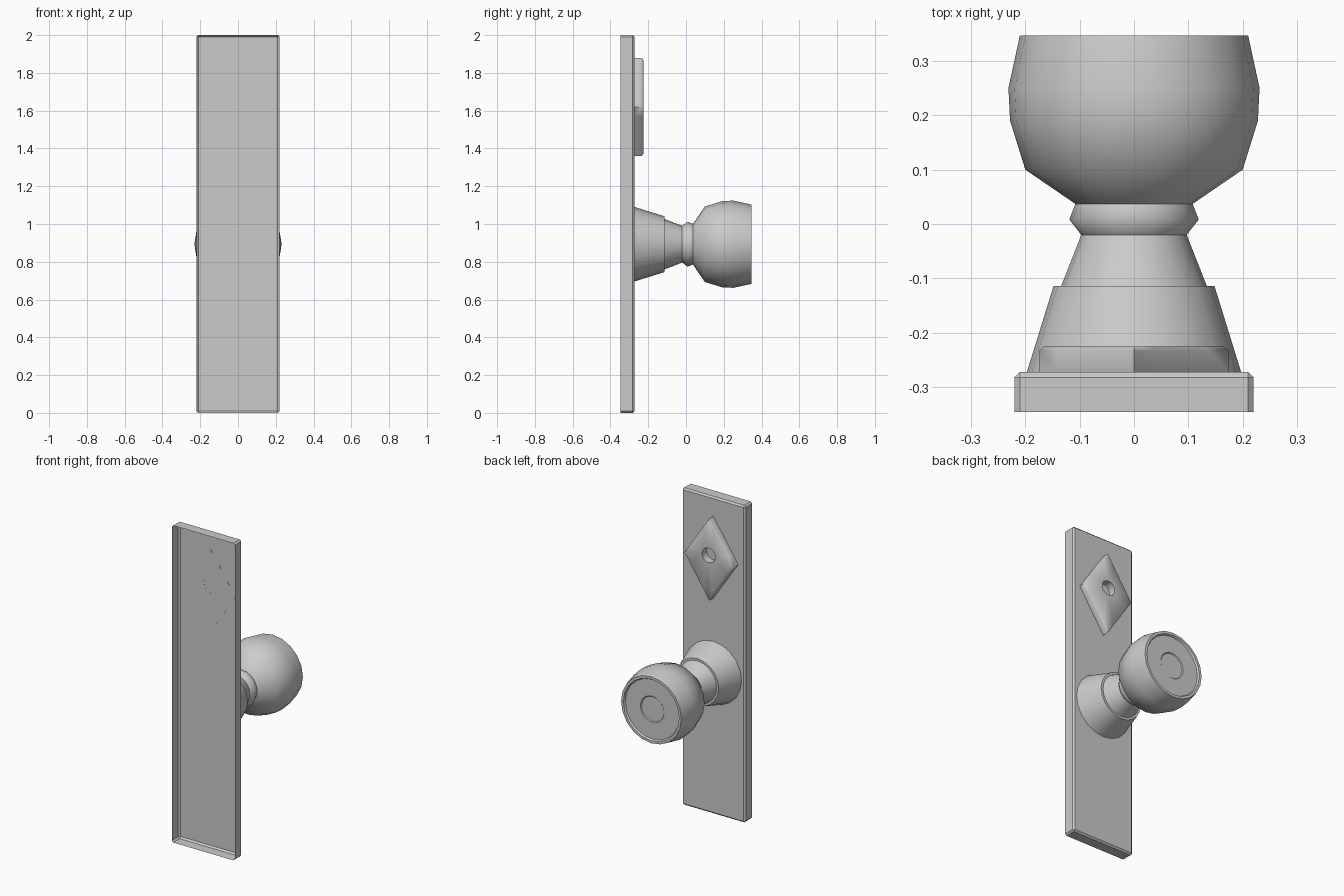
import bpy, bmesh
from math import pi, cos, sin, radians
from mathutils import Vector

default = bpy.data.objects.get("Cube")
if default:
    bpy.data.objects.remove(default, do_unlink=True)

metal = bpy.data.materials.new("brushed grey metal")
metal.use_nodes = True
grey = (0.6, 0.6, 0.6, 1)
metal.diffuse_color = grey
metal.node_tree.nodes["Principled BSDF"].inputs["Base Color"].default_value = grey

FRONT, BACK = -0.346, -0.272


def finish(bm, name, smooth_angle=None):
    mesh = bpy.data.meshes.new(name)
    bm.to_mesh(mesh)
    bm.free()
    mesh.materials.append(metal)
    obj = bpy.data.objects.new(name, mesh)
    bpy.context.collection.objects.link(obj)
    if smooth_angle:
        bpy.ops.object.select_all(action='DESELECT')
        bpy.context.view_layer.objects.active = obj
        obj.select_set(True)
        bpy.ops.object.shade_smooth_by_angle(angle=radians(smooth_angle))
    return obj


# Back plate: thin bevelled shell, open toward the front
bm = bmesh.new()
bmesh.ops.create_cube(bm, size=1)
for v in bm.verts:
    v.co = (v.co.x * 0.44, (FRONT + BACK) / 2 + v.co.y * (BACK - FRONT), 1 + v.co.z * 2)
bm.faces.ensure_lookup_table()
bmesh.ops.delete(bm, geom=[f for f in bm.faces if f.normal.y < -0.9], context='FACES')
edges = [e for e in bm.edges if not e.is_boundary]
bmesh.ops.bevel(bm, geom=edges, offset=0.01, segments=1, affect='EDGES')
finish(bm, "back_plate")

# Diamond keyhole cover: stacked diamond rings joined to a round hole
bm = bmesh.new()
SIDES = 20
HOLE_Z, MID_Z = 1.65, 1.62


def diamond_ring(y, half_w, half_h):
    ring = []
    for i in range(SIDES):
        a = 2 * pi * i / SIDES
        c, s = cos(a), sin(a)
        # Equal steps along each straight side keep the corners exact
        t = i / (SIDES / 4)
        k = t % 1
        u = (1 - k, k)
        if int(t) % 2:
            u = (k, 1 - k)
        x = half_w * u[0] * (1 if c >= 0 else -1)
        z = half_h * u[1] * (1 if s >= 0 else -1)
        ring.append(bm.verts.new((x, y, MID_Z + z)))
    return ring


def hole_ring(y, r):
    return [bm.verts.new((r * cos(2 * pi * i / SIDES), y, HOLE_Z + r * sin(2 * pi * i / SIDES)))
            for i in range(SIDES)]


TOP = -0.225
rings = [hole_ring(BACK - 0.0005, 0.046),
         diamond_ring(BACK - 0.0005, 0.174, 0.259),
         diamond_ring(TOP - 0.008, 0.174, 0.259),
         diamond_ring(TOP, 0.165, 0.246),
         hole_ring(TOP, 0.046)]
for j in range(len(rings)):
    a, b = rings[j], rings[(j + 1) % len(rings)]
    for i in range(SIDES):
        n = (i + 1) % SIDES
        bm.faces.new((a[i], a[n], b[n], b[i]))
bmesh.ops.recalc_face_normals(bm, faces=bm.faces)
finish(bm, "keyhole_cover", 50)


# Turned parts: a (radius, y) profile spun about the knob axis
def turned(name, profile, sides=20, angle=40):
    bm = bmesh.new()
    verts = [bm.verts.new((r, y, 0.893)) for r, y in profile]
    edges = [bm.edges.new(p) for p in zip(verts, verts[1:])]
    bmesh.ops.spin(bm, geom=verts + edges, cent=Vector((0, 0, 0.893)), axis=(0, 1, 0),
                   angle=2 * pi, steps=sides, use_duplicate=False)
    bmesh.ops.remove_doubles(bm, verts=bm.verts, dist=0.0005)
    bmesh.ops.recalc_face_normals(bm, faces=bm.faces)
    return finish(bm, name, angle)


turned("knob_collar", [(0.197, BACK), (0.148, -0.114), (0.134, -0.114)])
turned("knob_neck", [(0.134, -0.114), (0.097, -0.02)])
turned("neck_ring", [(0.097, -0.02), (0.119, 0.008), (0.108, 0.037)], angle=60)
turned("knob", [(0.108, 0.037), (0.2, 0.1), (0.228, 0.19), (0.231, 0.25),
                (0.21, 0.347), (0.194, 0.347), (0.188, 0.336),
                (0.083, 0.336), (0.078, 0.331), (0, 0.331)])
